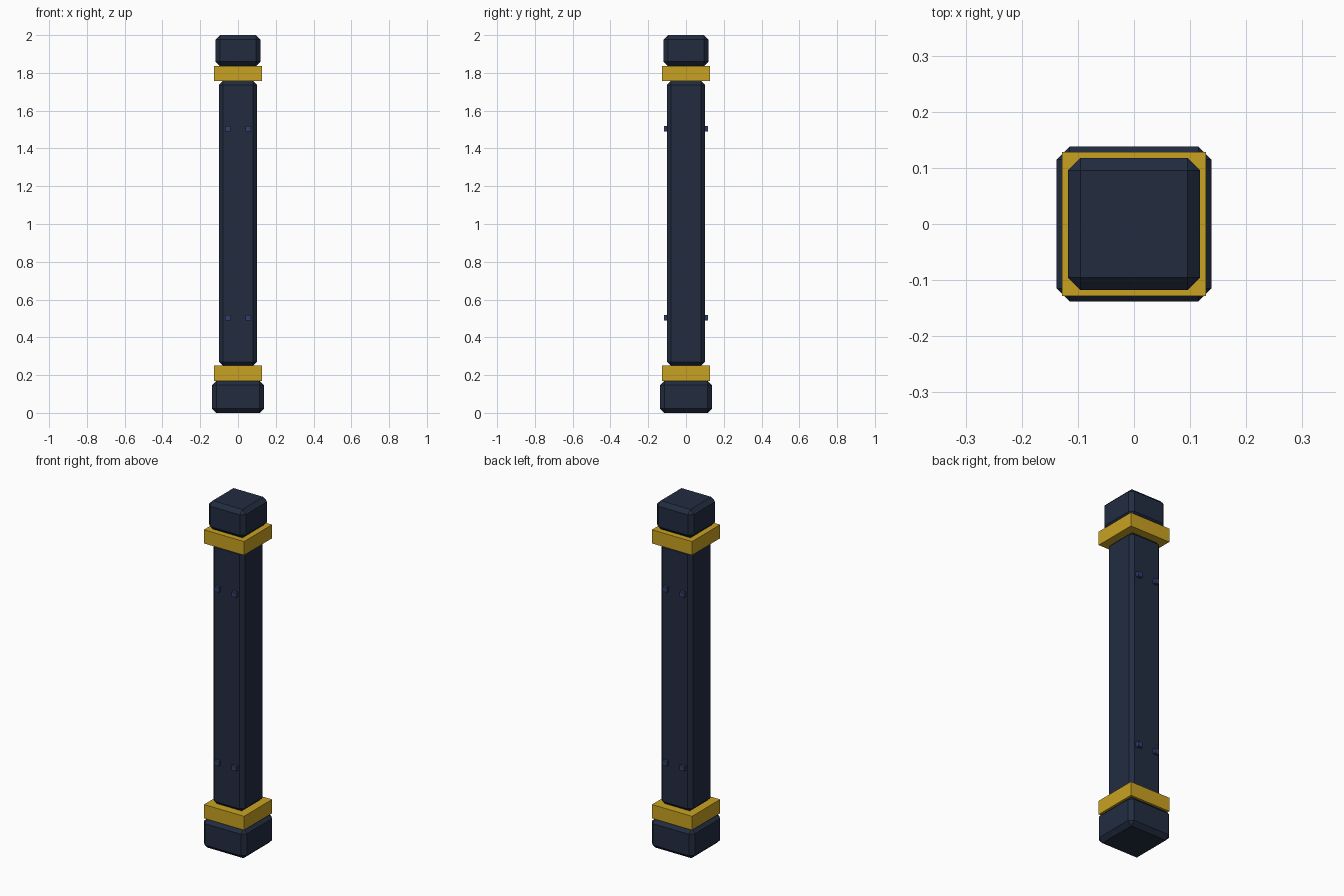
import bpy
import bmesh

if "Cube" in bpy.data.objects:
    bpy.data.objects.remove(bpy.data.objects["Cube"])


def make_material(name, hex_code):
    channels = [int(hex_code[i:i + 2], 16) / 255 for i in (0, 2, 4)]
    linear = [((c + 0.055) / 1.055) ** 2.4 if c > 0.04 else c / 12.92 for c in channels]
    mat = bpy.data.materials.new(name)
    mat.use_nodes = True
    mat.diffuse_color = (*linear, 1)
    mat.node_tree.nodes["Principled BSDF"].inputs["Base Color"].default_value = (*linear, 1)
    return mat


navy = make_material("dark navy", "222c40")
gold = make_material("gold", "c9a222")
blue = make_material("stud blue", "323e6c")


def box(name, mat, half, bottom, top, bevel=0.0, center=(0, 0), half_y=None):
    """Flat-shaded box between two heights, with optional chamfered edges."""
    half_y = half_y or half
    bm = bmesh.new()
    bmesh.ops.create_cube(bm, size=2)
    for v in bm.verts:
        v.co.x *= half
        v.co.y *= half_y
        v.co.z *= (top - bottom) / 2
    if bevel:
        bmesh.ops.bevel(bm, geom=bm.edges[:], offset=bevel, segments=1,
                        profile=0.5, affect='EDGES')
    mesh = bpy.data.meshes.new(name)
    bm.to_mesh(mesh)
    bm.free()
    mesh.materials.append(mat)
    obj = bpy.data.objects.new(name, mesh)
    obj.location = (*center, (bottom + top) / 2)
    bpy.context.collection.objects.link(obj)
    return obj


# Chamfered base, shaft and cap
box("base", navy, 0.138, 0, 0.17, bevel=0.023)
box("shaft", navy, 0.1, 0.25, 1.757, bevel=0.02)
box("cap", navy, 0.118, 1.836, 2, bevel=0.023)

# Sharp-edged collars
box("lower_collar", gold, 0.128, 0.17, 0.25)
box("upper_collar", gold, 0.128, 1.757, 1.836)

# Pairs of small studs on the front and back
for face, side in (("front", -1), ("back", 1)):
    for level, z in (("lower", 0.503), ("upper", 1.505)):
        for hand, x in (("left", 0.055), ("right", -0.055)):
            box(f"{face}_{level}_{hand}_stud", blue, 0.014, z - 0.014, z + 0.014,
                center=(x, side * 0.103), half_y=0.0135)
